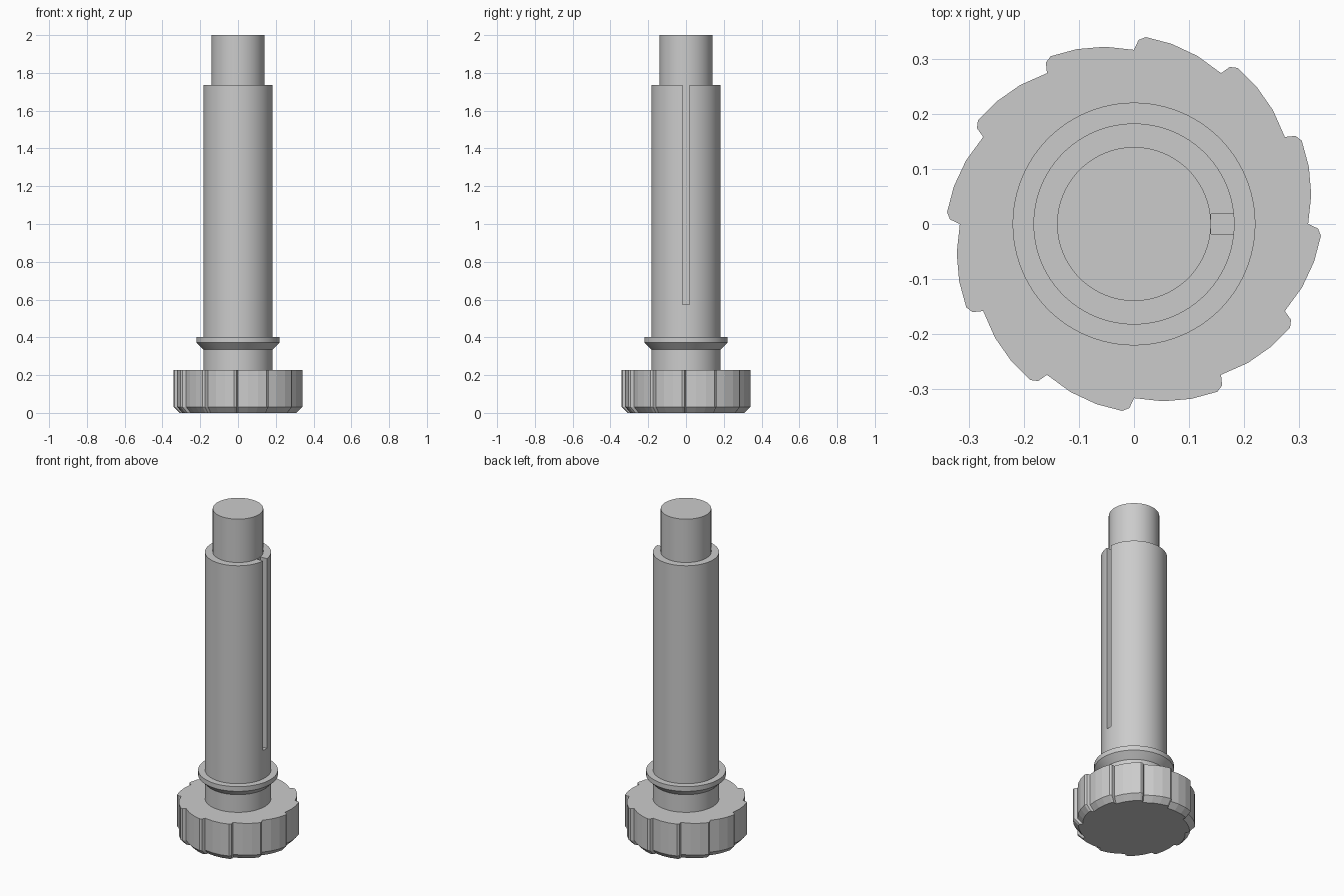
import bpy
import bmesh
from math import cos, sin, radians, tau

if "Cube" in bpy.data.objects:
    bpy.data.objects.remove(bpy.data.objects["Cube"], do_unlink=True)

grey = bpy.data.materials.new("plain grey")
grey.use_nodes = True
grey.diffuse_color = (0.6, 0.6, 0.6, 1)
grey.node_tree.nodes["Principled BSDF"].inputs["Base Color"].default_value = (0.6, 0.6, 0.6, 1)


def rings_to_object(name, rings):
    """Bridge equal rings of points from bottom to top and cap both ends."""
    bm = bmesh.new()
    loops = [[bm.verts.new(p) for p in ring] for ring in rings]
    n = len(loops[0])
    for low, high in zip(loops, loops[1:]):
        for i in range(n):
            j = (i + 1) % n
            bm.faces.new((low[i], low[j], high[j], high[i]))
    bm.faces.new(loops[0][::-1])
    bm.faces.new(loops[-1])
    bmesh.ops.recalc_face_normals(bm, faces=bm.faces)
    mesh = bpy.data.meshes.new(name)
    bm.to_mesh(mesh)
    bm.free()
    mesh.materials.append(grey)
    obj = bpy.data.objects.new(name, mesh)
    bpy.context.collection.objects.link(obj)
    return obj


def make_active(obj):
    bpy.ops.object.select_all(action="DESELECT")
    obj.select_set(True)
    bpy.context.view_layer.objects.active = obj


# Ratchet knob: twelve slanted teeth, chamfered underneath
TEETH = 12
tooth = [(0, 0.317), (1.4, 0.335), (3.6, 0.341), (11.8, 0.335), (20.7, 0.327)]
outline = []
for k in range(TEETH):
    for offset, radius in tooth:
        angle = radians(-k * 360 / TEETH - offset)
        outline.append((radius * cos(angle), radius * sin(angle)))
rings = [[(x * s, y * s, z) for x, y in outline]
         for s, z in ((0.91, 0), (1, 0.032), (1, 0.227))]
rings_to_object("ratchet_knob", rings)

# Turned spindle: neck, flared collar, shaft and end pin
SIDES = 96
profile = [(0.183, 0.2), (0.183, 0.335), (0.221, 0.373), (0.221, 0.402),
           (0.183, 0.402), (0.183, 1.735), (0.14, 1.735), (0.14, 2)]
rings = [[(r * cos(tau * i / SIDES), r * sin(tau * i / SIDES), z) for i in range(SIDES)]
         for r, z in profile]
spindle = rings_to_object("spindle", rings)

# Keyway slot along the shaft, open at the top
bpy.ops.mesh.primitive_cube_add(size=1, location=(0.2205, 0, 1.1875))
cutter = bpy.context.object
cutter.name = "keyway_cutter"
cutter.scale = (0.16, 0.036, 1.225)
cutter.hide_render = True
make_active(spindle)
cut = spindle.modifiers.new("keyway", "BOOLEAN")
cut.operation = "DIFFERENCE"
cut.solver = "EXACT"
cut.object = cutter
bpy.ops.object.modifier_apply(modifier=cut.name)
bpy.data.objects.remove(cutter, do_unlink=True)

make_active(spindle)
bpy.ops.object.shade_smooth_by_angle(angle=radians(30))
